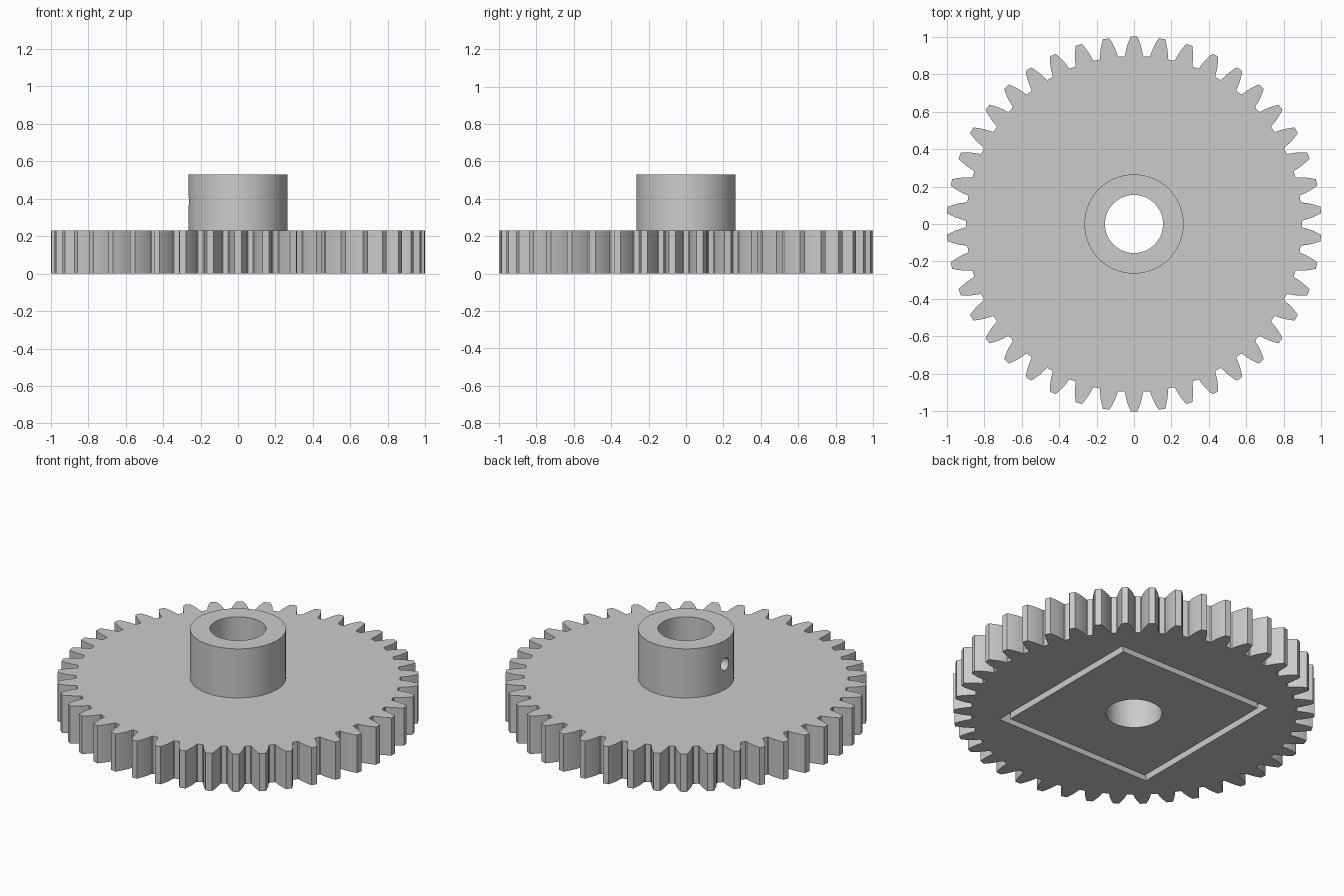
import bpy, bmesh, math

if "Cube" in bpy.data.objects:
    bpy.data.objects.remove(bpy.data.objects["Cube"])

TEETH = 42
TIP, ROOT = 1.0, 0.897
BASE = TIP * TEETH / (TEETH + 2) * math.cos(math.radians(20))   # involute base circle
WHEEL_H, HUB_TOP, HUB_R, BORE_R = 0.23, 0.53, 0.265, 0.155


def cylinder(name, radius, depth, location, rotation=(0, 0, 0), sides=96):
    bpy.ops.mesh.primitive_cylinder_add(vertices=sides, radius=radius, depth=depth,
                                        location=location, rotation=rotation)
    bpy.context.object.name = name
    return bpy.context.object


def box(name, half, height):
    bpy.ops.mesh.primitive_cube_add(size=1)
    ob = bpy.context.object
    ob.name = name
    ob.scale = (2 * half, 2 * half, 2 * height)
    return ob


def cut(target, cutter):
    # subtract the cutter, then discard it
    mod = target.modifiers.new("cut", 'BOOLEAN')
    mod.operation = 'DIFFERENCE'
    mod.solver = 'EXACT'
    mod.object = cutter
    bpy.context.view_layer.objects.active = target
    bpy.ops.object.modifier_apply(modifier=mod.name)
    bpy.data.objects.remove(cutter)


def smooth(ob):
    bpy.ops.object.select_all(action='DESELECT')
    ob.select_set(True)
    bpy.context.view_layer.objects.active = ob
    bpy.ops.object.shade_smooth_by_angle(angle=math.radians(20))


def involute(angle):
    return math.tan(angle) - angle


def half_angle(r):
    # half of the tooth's angular thickness at radius r
    return (math.pi / (2 * TEETH) + involute(math.radians(20))
            - involute(math.acos(min(1, BASE / r))))


# Toothed wheel: one involute tooth repeated, then extruded
flank = [(ROOT, 0.0590), (0.901, 0.0535)]
flank += [(r, half_angle(r)) for r in (0.912, 0.932, 0.955, 0.978, TIP)]
tooth = [(r, a) for r, a in flank] + [(TIP, 0.0)] + [(r, -a) for r, a in reversed(flank)]
bm = bmesh.new()
ring = []
for i in range(TEETH):
    centre = math.pi / 2 - i * 2 * math.pi / TEETH
    for r, a in tooth:
        ring.append(bm.verts.new((r * math.cos(centre + a), r * math.sin(centre + a), 0)))
face = bm.faces.new(ring)
ext = bmesh.ops.extrude_face_region(bm, geom=[face])
bmesh.ops.translate(bm, vec=(0, 0, WHEEL_H),
                    verts=[v for v in ext['geom'] if isinstance(v, bmesh.types.BMVert)])
bmesh.ops.recalc_face_normals(bm, faces=bm.faces[:])
mesh = bpy.data.meshes.new("gear_wheel")
bm.to_mesh(mesh)
bm.free()
wheel = bpy.data.objects.new("gear_wheel", mesh)
bpy.context.collection.objects.link(wheel)

# Square groove in the underside
groove = box("groove_cutter", 0.528, 0.06)
cut(groove, box("groove_core", 0.486, 0.2))
cut(wheel, groove)

# Shaft bore through the wheel
cut(wheel, cylinder("bore_cutter", BORE_R, 2, (0, 0, 0)))
smooth(wheel)

# Hub with bore and a set-screw hole on the -x side
hub = cylinder("hub", HUB_R, HUB_TOP - WHEEL_H, (0, 0, (HUB_TOP + WHEEL_H) / 2))
cut(hub, cylinder("bore_cutter", BORE_R, 2, (0, 0, 0)))
cut(hub, cylinder("screw_cutter", 0.038, 0.4, (-0.25, 0, 0.385), (0, math.pi / 2, 0), 32))
smooth(hub)
